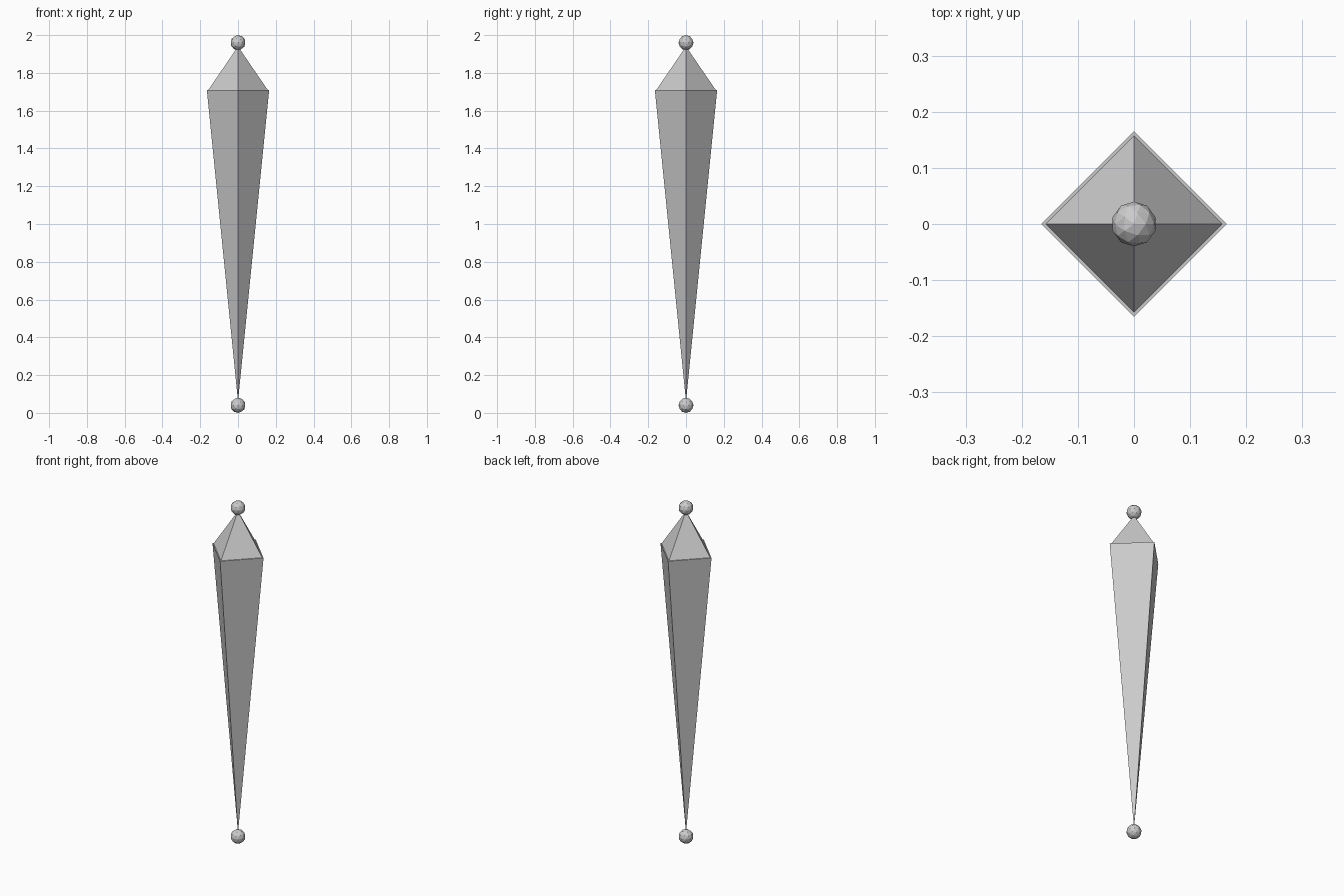
import bpy
import math

if "Cube" in bpy.data.objects:
    bpy.data.objects.remove(bpy.data.objects["Cube"])

RADIUS = 0.165      # corner distance of the square section
SHOULDER = 1.71     # height of the widest section
BALL = 0.04


def pyramid(name, base_z, tip_z, radius):
    """Four-sided pyramid with corners on the x and y axes."""
    height = abs(tip_z - base_z)
    down = tip_z < base_z
    bpy.ops.mesh.primitive_cone_add(
        vertices=4, radius1=0 if down else radius, radius2=radius if down else 0,
        depth=height, location=(0, 0, (base_z + tip_z) / 2))
    bpy.context.object.name = name


def ball(name, z):
    bpy.ops.mesh.primitive_ico_sphere_add(
        subdivisions=2, radius=BALL, location=(0, 0, z))
    bpy.context.object.name = name


# Long lower taper and short upper cap, the cap sunk slightly into the taper
pyramid("lower_taper", SHOULDER, 0.06, RADIUS)
pyramid("upper_cap", SHOULDER - 0.01, 1.94, RADIUS - 0.001)

# Faceted joint balls at both ends
ball("bottom_joint", BALL)
ball("top_joint", 2 - BALL)
